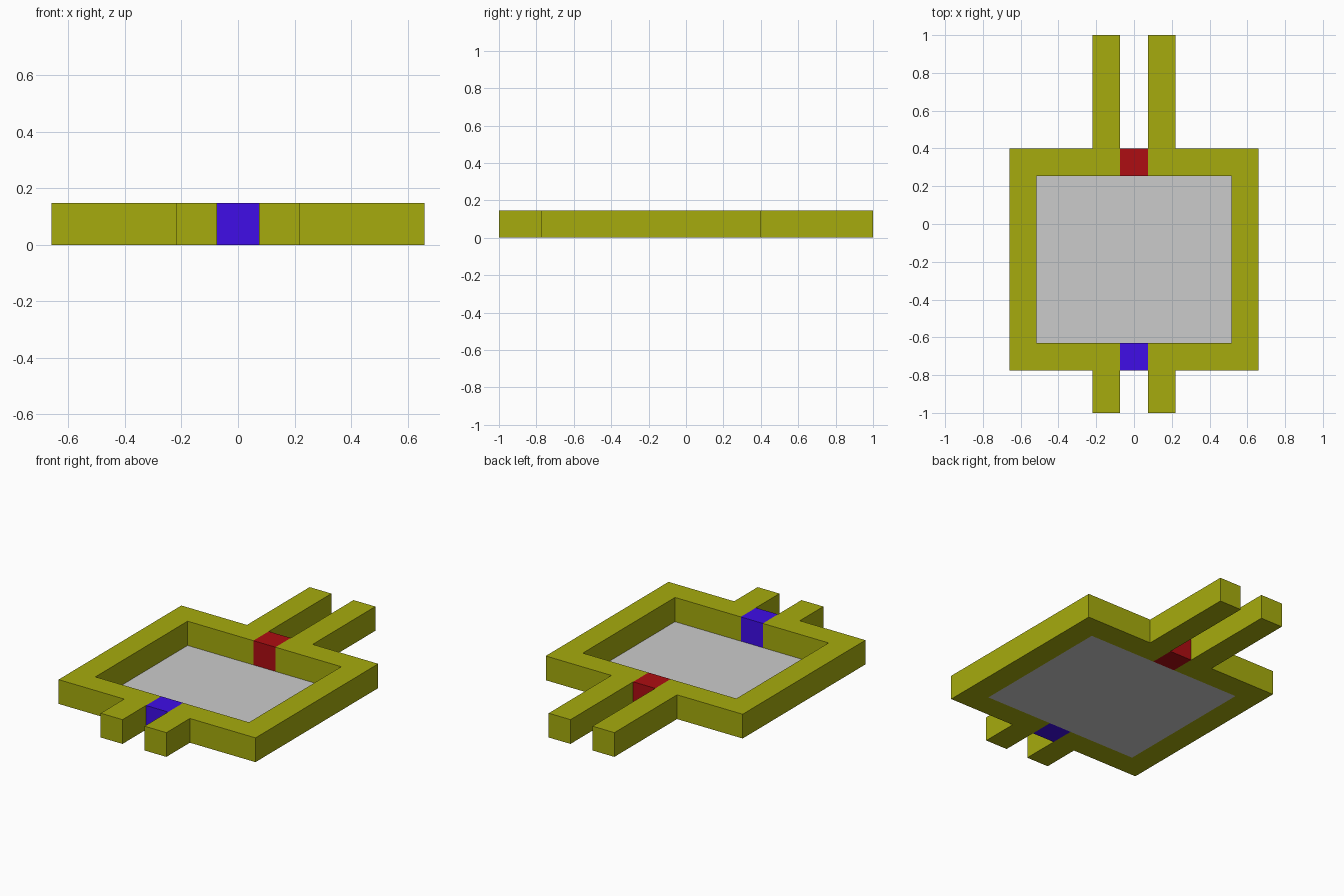
import bpy
import bmesh

if "Cube" in bpy.data.objects:
    bpy.data.objects.remove(bpy.data.objects["Cube"])

H = 0.147            # wall height
GAP = 0.074          # half width of the gate openings
POST = 0.22          # outer edge of the gate rails
OUT, INN = 0.66, 0.515
BACK_OUT, BACK_IN = 0.40, 0.253
FRONT_OUT, FRONT_IN = -0.775, -0.63


def material(name, rgb):
    mat = bpy.data.materials.new(name)
    mat.diffuse_color = (*rgb, 1.0)
    mat.use_nodes = True
    mat.node_tree.nodes["Principled BSDF"].inputs["Base Color"].default_value = mat.diffuse_color
    return mat


def prism(name, outline, height, mat=None):
    """Flat outline, raised to the given height (0 keeps a single sheet)."""
    bm = bmesh.new()
    face = bm.faces.new([bm.verts.new((x, y, 0)) for x, y in outline])
    if height:
        ext = bmesh.ops.extrude_face_region(bm, geom=[face])
        verts = [v for v in ext["geom"] if isinstance(v, bmesh.types.BMVert)]
        bmesh.ops.translate(bm, verts=verts, vec=(0, 0, height))
        bmesh.ops.recalc_face_normals(bm, faces=bm.faces)
    mesh = bpy.data.meshes.new(name)
    bm.to_mesh(mesh)
    bm.free()
    obj = bpy.data.objects.new(name, mesh)
    bpy.context.collection.objects.link(obj)
    if mat:
        mesh.materials.append(mat)
    return obj


def rect(x, y0, y1):
    return [(-x, y0), (x, y0), (x, y1), (-x, y1)]


olive = material("olive", (0.38, 0.41, 0.004))
red = material("red", (0.42, 0.004, 0.006))
blue = material("blue", (0.05, 0.004, 0.80))

# Right half of the wall with its rails, mirrored to the left
wall = prism("wall", [
    (GAP, -1), (POST, -1), (POST, FRONT_OUT), (OUT, FRONT_OUT),
    (OUT, BACK_OUT), (POST, BACK_OUT), (POST, 1), (GAP, 1),
    (GAP, BACK_IN), (INN, BACK_IN), (INN, FRONT_IN), (GAP, FRONT_IN)], H, olive)
mirror = wall.modifiers.new("mirror", 'MIRROR')
mirror.use_mirror_merge = False

# Coloured gates closing the openings
prism("back_gate", rect(GAP, BACK_IN, BACK_OUT), H, red)
prism("front_gate", rect(GAP, FRONT_OUT, FRONT_IN), H, blue)

# Thin floor sheet inside the walls
prism("floor", rect(INN, FRONT_IN, BACK_IN), 0)
